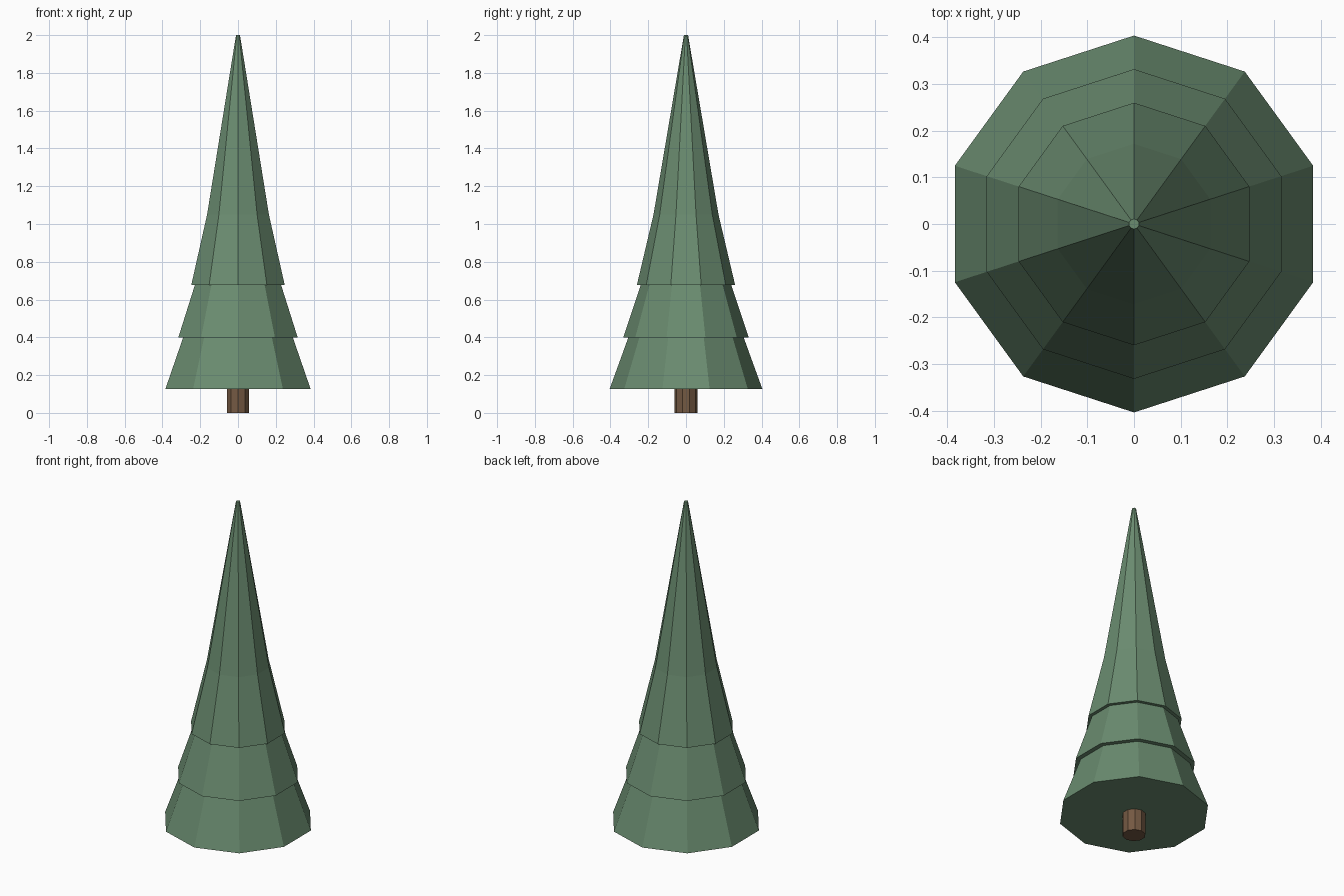
import bpy, bmesh, math

if "Cube" in bpy.data.objects:
    bpy.data.objects.remove(bpy.data.objects["Cube"])

SIDES = 10

def material(name, rgb):
    m = bpy.data.materials.new(name)
    m.diffuse_color = (*rgb, 1)
    m.use_nodes = True
    m.node_tree.nodes["Principled BSDF"].inputs["Base Color"].default_value = m.diffuse_color
    return m

def lathe(name, profile, mat):
    """Revolve (radius, z) points into a closed ten-sided solid, a corner on +y."""
    bm = bmesh.new()
    rings = []
    for r, z in profile:
        rings.append([bm.verts.new((r * math.sin(2 * math.pi * i / SIDES),
                                    r * math.cos(2 * math.pi * i / SIDES), z))
                      for i in range(SIDES)])
    for a, b in zip(rings, rings[1:]):
        for i in range(SIDES):
            j = (i + 1) % SIDES
            bm.faces.new((a[i], a[j], b[j], b[i]))
    bm.faces.new(rings[0])
    bm.faces.new(rings[-1])
    bmesh.ops.recalc_face_normals(bm, faces=bm.faces)
    me = bpy.data.meshes.new(name)
    bm.to_mesh(me)
    bm.free()
    me.materials.append(mat)
    ob = bpy.data.objects.new(name, me)
    bpy.context.collection.objects.link(ob)
    return ob

green = material("needle green", (0.145, 0.262, 0.162))
brown = material("bark brown", (0.175, 0.100, 0.055))

# Tiered foliage with flat lips under each skirt
lathe("foliage", [(0.404, 0.127), (0.305, 0.40),
                  (0.332, 0.40), (0.240, 0.677),
                  (0.260, 0.677), (0.172, 1.05), (0.011, 2.0)], green)

# Trunk
lathe("trunk", [(0.062, 0.0), (0.062, 0.15)], brown)
